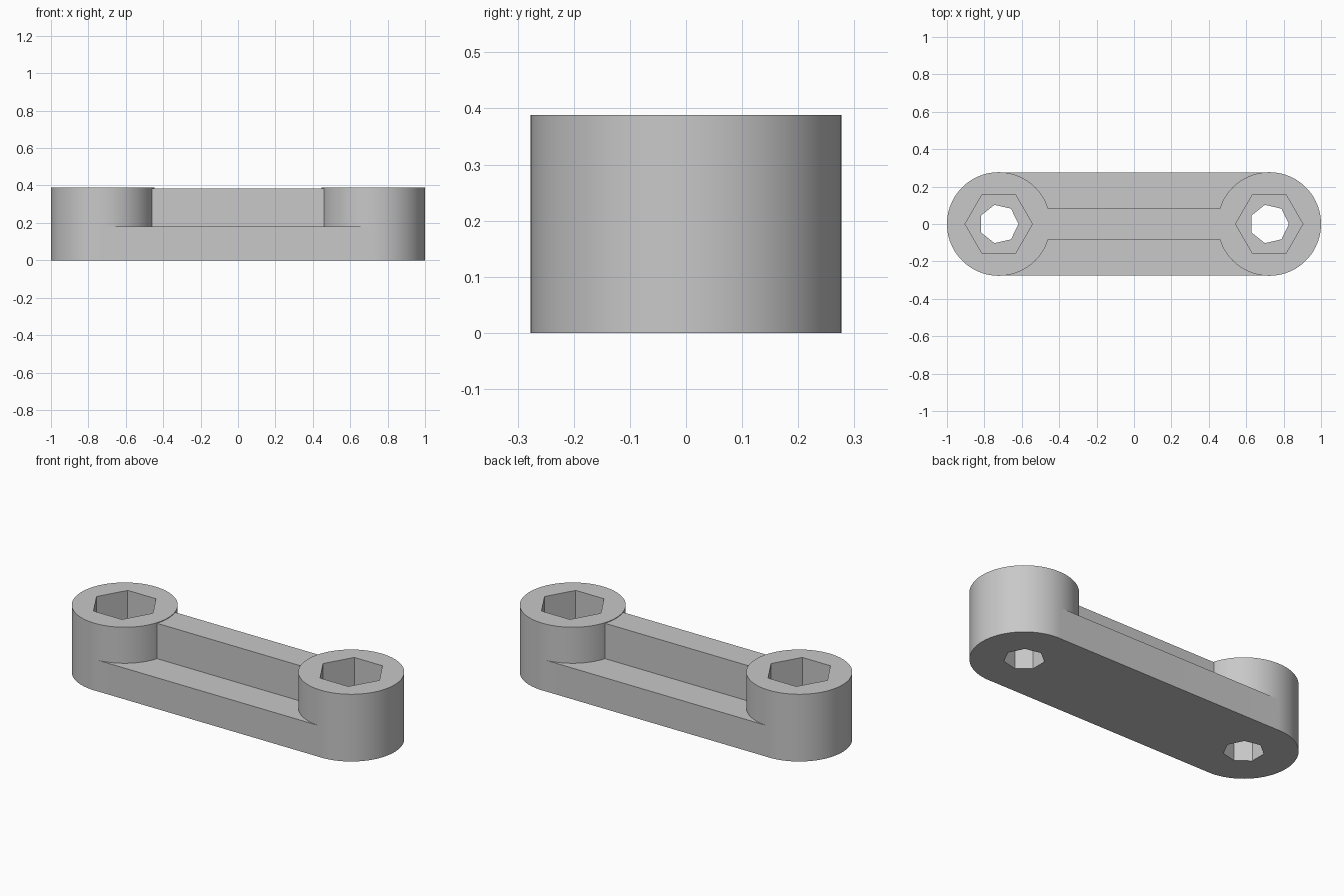
import bpy
from math import pi, radians

cube = bpy.data.objects.get("Cube")
if cube:
    bpy.data.objects.remove(cube, do_unlink=True)

END_X, END_R, HEIGHT = 0.723, 0.277, 0.388
BASE_H, RIB_H, RIB_W = 0.18, 0.384, 0.166

grey = bpy.data.materials.new("plain grey")
grey.use_nodes = True
grey.diffuse_color = (0.58, 0.58, 0.58, 1)
grey.node_tree.nodes["Principled BSDF"].inputs["Base Color"].default_value = grey.diffuse_color


def prism(name, sides, radius, x, z0, z1):
    """Upright prism with one corner pointing to +x."""
    bpy.ops.mesh.primitive_cylinder_add(vertices=sides, radius=radius, depth=z1 - z0,
                                        location=(x, 0, (z0 + z1) / 2),
                                        rotation=(0, 0, -pi / 2))
    return finish(name)


def box(name, length, width, z0, z1):
    bpy.ops.mesh.primitive_cube_add(size=1, location=(0, 0, (z0 + z1) / 2))
    bpy.context.object.scale = (length, width, z1 - z0)
    return finish(name)


def finish(name):
    obj = bpy.context.object
    obj.name = name
    obj.data.materials.append(grey)
    bpy.ops.object.transform_apply(location=True, rotation=True, scale=True)
    return obj


def combine(target, tool, operation):
    mod = target.modifiers.new(operation.lower(), 'BOOLEAN')
    mod.operation, mod.object, mod.solver = operation, tool, 'EXACT'
    bpy.ops.object.select_all(action='DESELECT')
    target.select_set(True)
    bpy.context.view_layer.objects.active = target
    bpy.ops.object.modifier_apply(modifier=mod.name)
    bpy.data.objects.remove(tool, do_unlink=True)


# Flat base bar, slightly inside the boss tangents for a clean join
link = box("link_arm", 2 * END_X, 2 * END_R - 0.001, 0, BASE_H)

# Round bosses at both ends
for side in (-1, 1):
    combine(link, prism("boss", 96, END_R, side * END_X, 0, HEIGHT), 'UNION')

# Central rib joining the bosses
combine(link, box("rib", 1.1, RIB_W, BASE_H / 2, RIB_H), 'UNION')

# Hexagonal nut pockets above seven-sided bolt holes
for side in (-1, 1):
    x = side * END_X
    combine(link, prism("nut_pocket", 6, 0.18, x, BASE_H, 0.5), 'DIFFERENCE')
    combine(link, prism("bolt_hole", 7, 0.105, x, -0.1, 0.3), 'DIFFERENCE')

bpy.ops.object.shade_smooth_by_angle(angle=radians(30))
